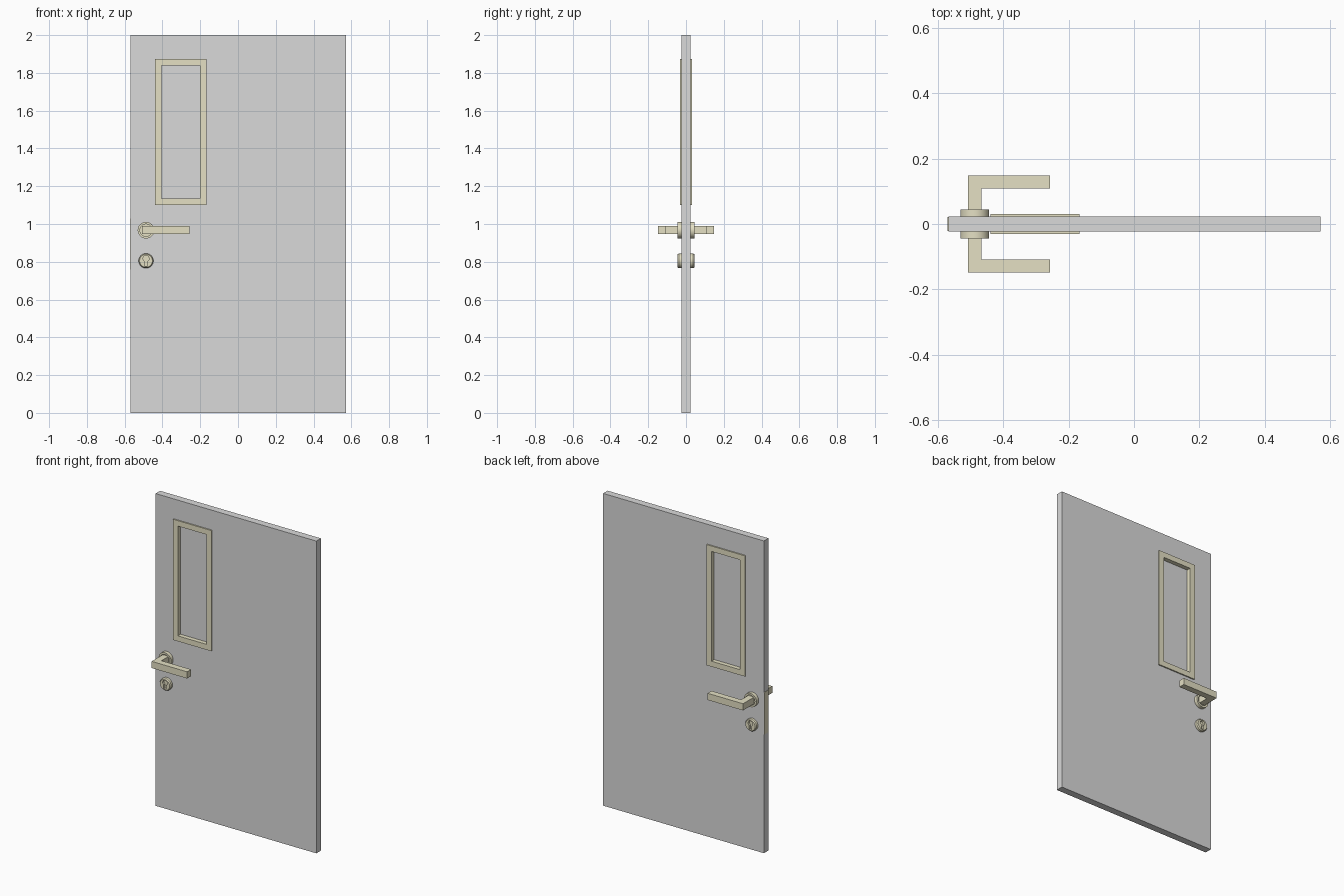
import bpy, bmesh, math

if "Cube" in bpy.data.objects:
    bpy.data.objects.remove(bpy.data.objects["Cube"])


def material(name, rgb):
    m = bpy.data.materials.new(name)
    m.diffuse_color = (*rgb, 1)
    m.use_nodes = True
    m.node_tree.nodes["Principled BSDF"].inputs["Base Color"].default_value = m.diffuse_color
    return m


GREY = material("door grey", (0.70, 0.70, 0.70))
BRASS = material("pale brass", (0.78, 0.745, 0.55))


def loft(name, rings, mat, closed=False, mirror=False):
    """Join successive rings of points; cap the ends unless closed."""
    bm = bmesh.new()
    vs = [[bm.verts.new(p) for p in ring] for ring in rings]
    n, count = len(vs[0]), len(vs)
    for i in range(count if closed else count - 1):
        a, b = vs[i], vs[(i + 1) % count]
        for j in range(n):
            k = (j + 1) % n
            bm.faces.new((a[j], a[k], b[k], b[j]))
    if not closed:
        bm.faces.new(vs[0])
        bm.faces.new(vs[-1])
    bmesh.ops.recalc_face_normals(bm, faces=bm.faces[:])
    me = bpy.data.meshes.new(name)
    bm.to_mesh(me)
    bm.free()
    me.materials.append(mat)
    ob = bpy.data.objects.new(name, me)
    bpy.context.scene.collection.objects.link(ob)
    if mirror:
        add_mirror(ob)
    return ob


def add_mirror(ob):
    m = ob.modifiers.new("other_side", 'MIRROR')
    m.use_axis = (False, True, False)
    m.use_clip = False
    m.use_mirror_merge = False


def activate(ob):
    bpy.ops.object.select_all(action='DESELECT')
    ob.select_set(True)
    bpy.context.view_layer.objects.active = ob


def smooth(ob):
    activate(ob)
    bpy.ops.object.shade_smooth_by_angle(angle=math.radians(25))


def rect(x0, x1, z0, z1, y):
    return [(x0, y, z0), (x1, y, z0), (x1, y, z1), (x0, y, z1)]


def lathe(name, profile, cx, cz, mat, seg=40):
    rings = [[(cx + r * math.cos(2 * math.pi * i / seg), y,
               cz + r * math.sin(2 * math.pi * i / seg)) for i in range(seg)]
             for r, y in profile]
    return loft(name, rings, mat)


T = 0.023                              # half door thickness
WIN = (-0.439, -0.167, 1.10, 1.873)    # outside of the window frame


def inset(d, y):
    x0, x1, z0, z1 = WIN
    return rect(x0 + d, x1 - d, z0 + d, z1 - d, y)


# door leaf with window opening
DOOR = (-0.568, 0.571, 0, 2)
loft("door_leaf", [rect(*DOOR, -T), inset(0.029, -T), inset(0.029, T), rect(*DOOR, T)],
     GREY, closed=True)

# window frame with lips on both faces, and its pane
F, W = 0.031, 0.035
loft("window_frame", [inset(0, -F), inset(W, -F), inset(W, F), inset(0, F),
                      inset(0, T), inset(0.029, T), inset(0.029, -T), inset(0, -T)],
     BRASS, closed=True)
loft("window_pane", [inset(W, -0.003), inset(W, 0.003)], GREY)

# lever handles on round roses
HX, HZ = -0.487, 0.967
rose = lathe("handle_rose", [(0.044, T), (0.044, 0.045), (0.032, 0.045),
                             (0.032, 0.036)], HX, HZ, BRASS)
smooth(rose)
add_mirror(rose)
lever = [(-0.508, 0.036), (-0.467, 0.036), (-0.467, 0.108), (-0.257, 0.108),
         (-0.257, 0.148), (-0.508, 0.148)]
loft("lever_handle", [[(x, y, z) for x, y in lever] for z in (0.946, 0.989)],
     BRASS, mirror=True)

# lock escutcheons with a sunk keyhole
KZ = 0.805
lock = lathe("lock_escutcheon", [(0.039, T), (0.039, 0.038), (0.034, 0.045)], HX, KZ, BRASS)
hole = []
for i in range(21):
    a = math.radians(-60 + 300 * i / 20)
    hole.append((HX + 0.016 * math.cos(a), KZ + 0.012 + 0.016 * math.sin(a)))
hole += [(HX - 0.008, KZ - 0.028), (HX + 0.008, KZ - 0.028)]
cutter = loft("keyhole_cutter", [[(x, y, z) for x, z in hole] for y in (0.031, 0.06)], BRASS)
cutter.hide_render = True
cut = lock.modifiers.new("keyhole", 'BOOLEAN')
cut.operation = 'DIFFERENCE'
cut.solver = 'EXACT'
cut.object = cutter
activate(lock)
bpy.ops.object.modifier_apply(modifier=cut.name)
bpy.data.objects.remove(cutter)
smooth(lock)
add_mirror(lock)

# lock plate on the door edge
loft("lock_edge_plate", [[(x, -0.022, 0.76), (x, 0.022, 0.76), (x, 0.022, 1.03), (x, -0.022, 1.03)]
                         for x in (-0.571, -0.567)], BRASS)
